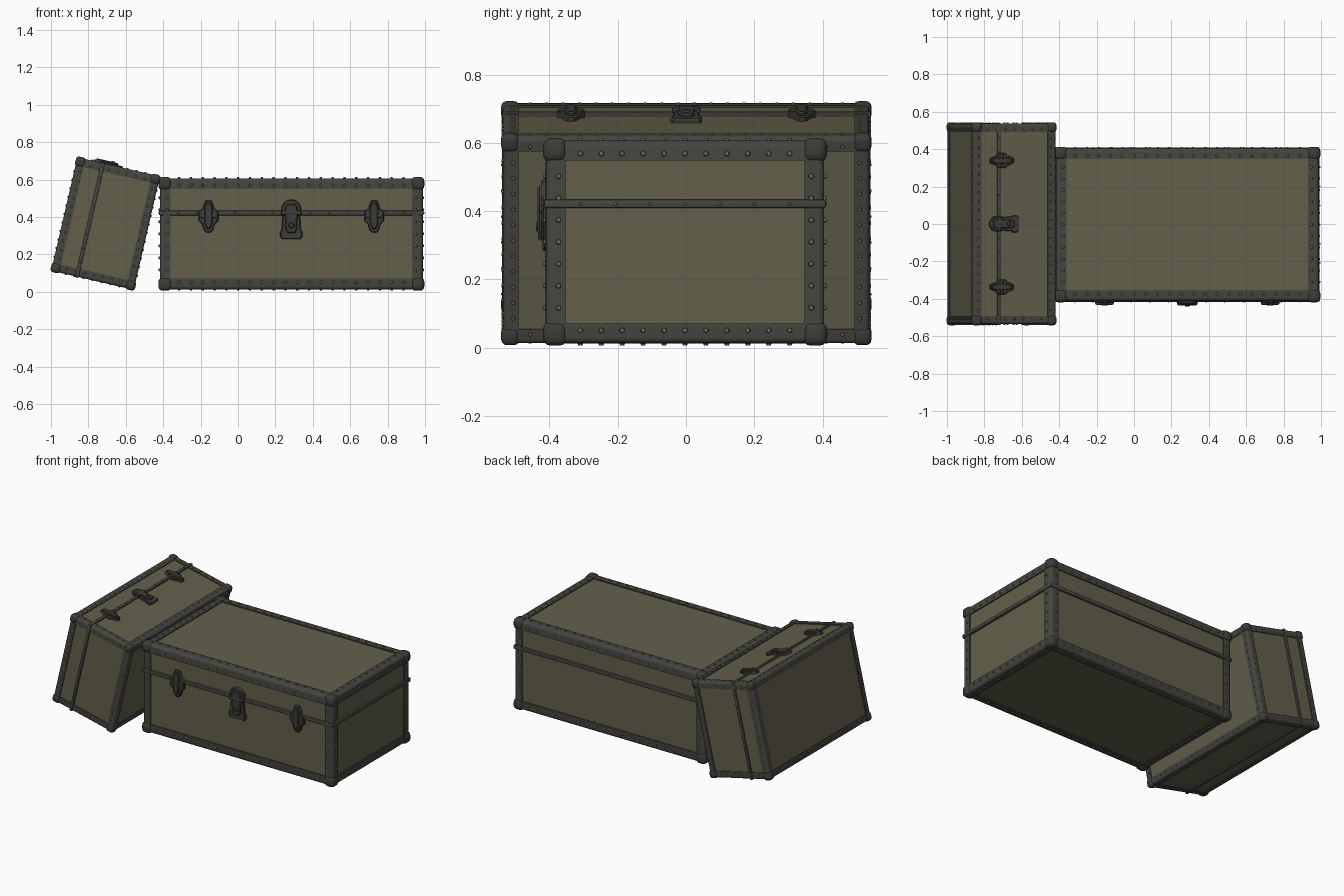
import bpy, bmesh, math
from mathutils import Matrix, Vector

cube = bpy.data.objects.get("Cube")
if cube:
    bpy.data.objects.remove(cube, do_unlink=True)

# Half sizes of one trunk: panels, metal edging, corner caps
BODY = Vector((0.695, 0.4, 0.29))
TRIM = Vector((0.703, 0.408, 0.297))
CAP = Vector((0.711, 0.416, 0.304))
SEAM_Z = 0.112
SIGNS = [(a, b) for a in (-1, 1) for b in (-1, 1)]


def material(name, color, metallic=0.0):
    m = bpy.data.materials.new(name)
    m.use_nodes = True
    m.diffuse_color = (*color, 1)
    bsdf = next(n for n in m.node_tree.nodes if n.type == 'BSDF_PRINCIPLED')
    bsdf.inputs["Base Color"].default_value = (*color, 1)
    bsdf.inputs["Roughness"].default_value = 0.7
    return m


olive = material("olive canvas", (0.125, 0.117, 0.072))
grey = material("dark edging", (0.06, 0.061, 0.052))
iron = material("dark iron", (0.045, 0.045, 0.039))
brass = material("dull brass", (0.17, 0.16, 0.095))

parts = []


def finish(name, bm, mat):
    """Turn a bmesh into a shaded mesh shared by both trunks."""
    bmesh.ops.recalc_face_normals(bm, faces=bm.faces[:])
    me = bpy.data.meshes.new(name)
    bm.to_mesh(me)
    bm.free()
    me.materials.append(mat)
    me.polygons.foreach_set("use_smooth", [True] * len(me.polygons))
    me.set_sharp_from_angle(angle=math.radians(35))
    parts.append((name, me))


def add_box(bm, center, size, bevel=0.0, segments=2):
    tmp = bmesh.new()
    bmesh.ops.create_cube(tmp, size=1)
    bmesh.ops.scale(tmp, vec=size, verts=tmp.verts[:])
    if bevel:
        bmesh.ops.bevel(tmp, geom=tmp.edges[:], offset=bevel, segments=segments,
                        profile=0.5, affect='EDGES')
    bmesh.ops.translate(tmp, vec=center, verts=tmp.verts[:])
    me = bpy.data.meshes.new("tmp")
    tmp.to_mesh(me)
    tmp.free()
    bm.from_mesh(me)
    bpy.data.meshes.remove(me)


def add_loft(bm, ring_a, ring_b):
    """Closed prism between two matching outlines."""
    a = [bm.verts.new(p) for p in ring_a]
    b = [bm.verts.new(p) for p in ring_b]
    n = len(a)
    bm.faces.new(a)
    bm.faces.new(b[::-1])
    for i in range(n):
        bm.faces.new((a[i], b[i], b[(i + 1) % n], a[(i + 1) % n]))


def add_plate(bm, half, x0, y_out, inset=0.006):
    """Symmetric front plate from its right-half outline, with a chamfered rim."""
    pts = half + [(-x, z) for x, z in reversed(half) if x > 0]
    cz = sum(z for _, z in pts) / len(pts)
    hw = max(x for x, _ in pts)
    hh = max(abs(z - cz) for _, z in pts)
    kx, kz = 1 - inset / hw, 1 - inset / hh
    back = [(x0 + x, -0.395, z) for x, z in pts]
    rim = [(x0 + x, -y_out + inset, z) for x, z in pts]
    face = [(x0 + x * kx, -y_out, cz + (z - cz) * kz) for x, z in pts]
    add_loft(bm, back, rim)
    add_loft(bm, rim, face)


def add_stud(bm, pos, normal, radius, height, segments=6):
    m = Matrix.Translation(pos) @ normal.to_track_quat('Z', 'Y').to_matrix().to_4x4()
    bmesh.ops.create_cone(bm, cap_ends=True, segments=segments, radius1=radius,
                          radius2=radius * 0.55, depth=height, matrix=m)


# Body panels
bm = bmesh.new()
add_box(bm, (0, 0, 0), BODY * 2)
finish("body", bm, olive)

# Edging: rounded angle strips along all twelve edges, studs on both flanges
W, T, R = 0.058, 0.014, 0.018
arc = [(R - R * math.sin(t), R - R * math.cos(t))
       for t in (math.radians(22.5 * i) for i in range(5))]
profile = [(W, T), (W, 0)] + arc + [(0, W), (T, W), (T, T)]
strips, studs = bmesh.new(), bmesh.new()
for axis in range(3):
    u, v = (axis + 1) % 3, (axis + 2) % 3
    count = round((TRIM[axis] * 2 - 0.08) / 0.062)
    for su, sv in SIGNS:
        rings = []
        for end in (-1, 1):
            ring = []
            for a, b in profile:
                p = Vector()
                p[axis] = end * (TRIM[axis] - 0.02)
                p[u], p[v] = su * (TRIM[u] - a), sv * (TRIM[v] - b)
                ring.append(p)
            rings.append(ring)
        add_loft(strips, *rings)
        for flat, side, sf, ss in ((u, v, su, sv), (v, u, sv, su)):
            for i in range(1, count):
                p, n = Vector(), Vector()
                p[axis] = (i / count - 0.5) * (TRIM[axis] * 2 - 0.08)
                p[flat], p[side] = sf * TRIM[flat], ss * (TRIM[side] - 0.038)
                n[flat] = sf
                add_stud(studs, p, n, 0.011, 0.012)
finish("edge_strips", strips, grey)

# Seam band around the lid joint, with small studs
bm = bmesh.new()
add_box(bm, (0, 0, SEAM_Z), (TRIM.x * 2 + 0.01, TRIM.y * 2 + 0.01, 0.026), 0.006)
finish("seam_band", bm, grey)
for axis, flat in ((0, 1), (1, 0)):
    count = round(TRIM[axis] * 2 / 0.1)
    for s in (-1, 1):
        for i in range(1, count):
            p, n = Vector((0, 0, SEAM_Z)), Vector()
            p[axis] = (i / count - 0.5) * TRIM[axis] * 2
            p[flat] = s * (TRIM[flat] + 0.005)
            n[flat] = s
            add_stud(studs, p, n, 0.007, 0.006)
finish("studs", studs, brass)

# Corner caps
bm = bmesh.new()
C = 0.07
for sx, sy in SIGNS:
    for sz in (-1, 1):
        p = Vector((sx * (CAP.x - C / 2), sy * (CAP.y - C / 2), sz * (CAP.z - C / 2)))
        add_box(bm, p, (C, C, C), 0.022, 3)
finish("corner_caps", bm, iron)

# Side clasps: tapered plate, hinge barrel and raised tongue
bm = bmesh.new()
clasp = [(0.016, 0.178), (0.026, 0.155), (0.03, 0.135), (0.053, 0.122), (0.053, 0.07),
         (0.034, 0.052), (0.024, 0.018), (0.012, 0.006)]
tongue = [(0.012, 0.165), (0.022, 0.14), (0.022, 0.06), (0.01, 0.025)]
for x in (-0.443, 0.443):
    add_plate(bm, clasp, x, 0.42)
    add_plate(bm, tongue, x, 0.432)
    add_box(bm, (x, -0.418, 0.096), (0.1, 0.022, 0.022), 0.008)
finish("side_clasps", bm, iron)

# Central lock: domed hasp over a lock plate with a round keyhole boss
bm = bmesh.new()
dome = [(0.053 * math.sin(t), 0.132 + 0.051 * math.cos(t))
        for t in (math.radians(18 * i) for i in range(6))]
add_plate(bm, dome + [(0.053, 0.095)], 0, 0.421)
add_plate(bm, [(0.046, 0.1), (0.052, 0.02), (0.06, 0.012), (0.06, -0.015),
               (0.05, -0.027)], 0, 0.418)
add_plate(bm, [(0.024, 0.16), (0.034, 0.145), (0.03, 0.02), (0.02, 0.004)], 0, 0.43)
add_box(bm, (0, -0.42, SEAM_Z), (0.11, 0.024, 0.024), 0.008)
add_stud(bm, Vector((0, -0.431, 0.045)), Vector((0, -1, 0)), 0.02, 0.012, 12)
finish("lock", bm, iron)

# Two trunks: a large one lying flat, a smaller one standing tilted on its back
stand = Matrix(((0, 0, -1, 0), (1, 0, 0, 0), (0, -1, 0, 0), (0, 0, 0, 1)))
placements = {
    "large_trunk": Matrix.Translation((0.285, -0.003, 0.31)),
    "small_trunk": (Matrix.Translation((-0.708, 0.001, 0.365))
                    @ Matrix.Rotation(math.radians(13), 4, 'Y')
                    @ stand @ Matrix.Scale(0.763, 4)),
}
for trunk, matrix in placements.items():
    for name, me in parts:
        ob = bpy.data.objects.new(f"{trunk}_{name}", me)
        bpy.context.scene.collection.objects.link(ob)
        ob.matrix_world = matrix
